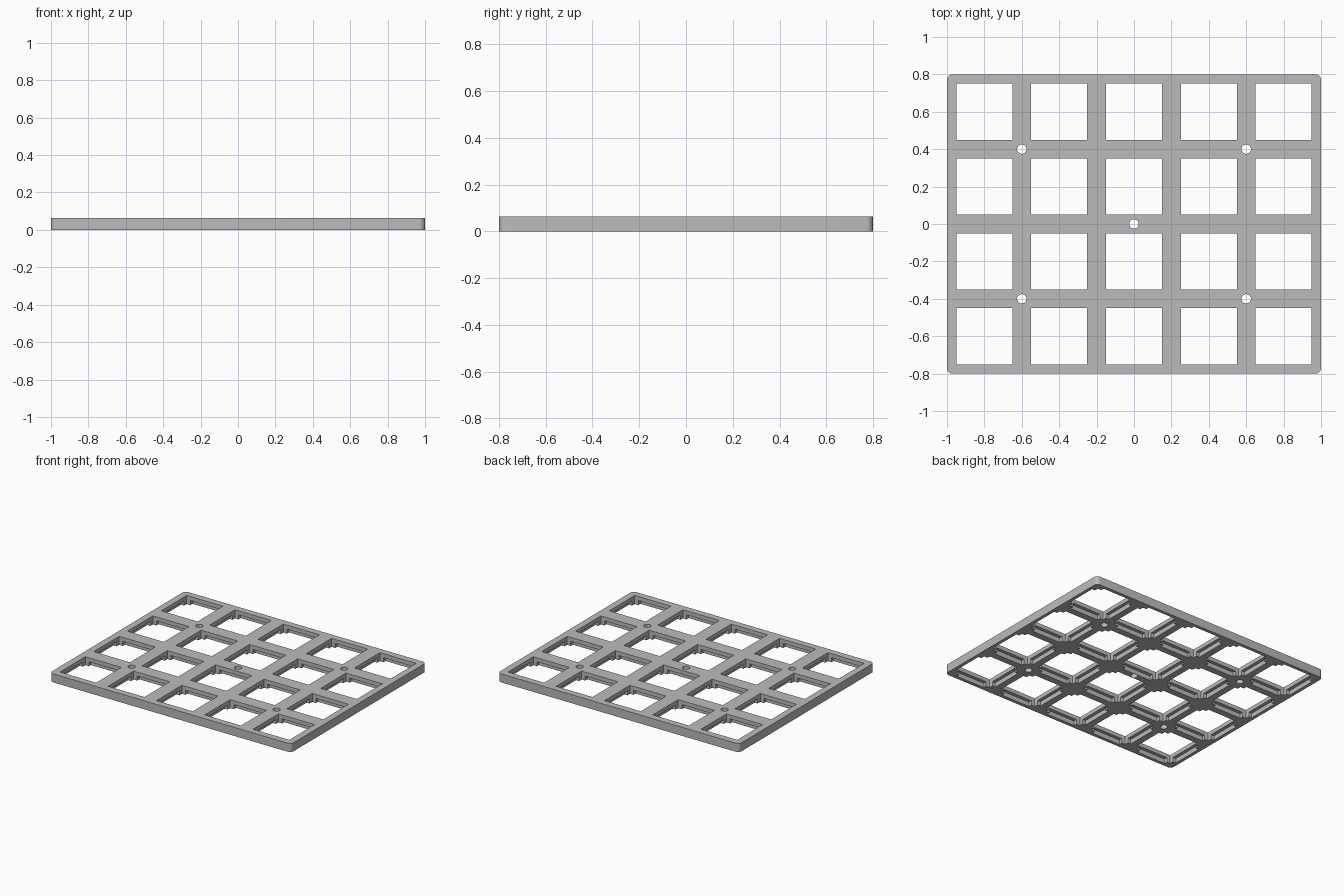
import bpy
import bmesh
from math import radians
from mathutils import Matrix, Vector

cube = bpy.data.objects.get("Cube")
if cube:
    bpy.data.objects.remove(cube, do_unlink=True)

WIDTH, DEPTH, THICK = 2.0, 1.6, 0.064
PITCH, OPENING = 0.4, 0.3
RECESS_SPAN, RECESS_LENGTH, RECESS_HEIGHT = 0.35, 0.24, 0.034
CELLS = [((i - 2) * PITCH, (j - 1.5) * PITCH) for i in range(5) for j in range(4)]
SCREWS = [(0, 0)] + [(x, y) for x in (-0.6, 0.6) for y in (-0.4, 0.4)]

grey = bpy.data.materials.new("plate grey")
grey.use_nodes = True
colour = (0.5, 0.5, 0.5, 1)
grey.diffuse_color = colour
grey.node_tree.nodes["Principled BSDF"].inputs["Base Color"].default_value = colour


def add_box(bm, size, centre):
    matrix = Matrix.Translation(centre) @ Matrix.Diagonal(Vector(size).to_4d())
    return bmesh.ops.create_cube(bm, size=1, matrix=matrix)


def make_object(name, bm):
    mesh = bpy.data.meshes.new(name)
    bm.to_mesh(mesh)
    bm.free()
    mesh.materials.append(grey)
    obj = bpy.data.objects.new(name, mesh)
    bpy.context.collection.objects.link(obj)
    return obj


def box_cutter(name, sx, sy, bottom, top):
    bm = bmesh.new()
    for x, y in CELLS:
        add_box(bm, (sx, sy, top - bottom), (x, y, (top + bottom) / 2))
    return make_object(name, bm)


# Plate slab with rounded upright corners
bm = bmesh.new()
add_box(bm, (WIDTH, DEPTH, THICK), (0, 0, THICK / 2))
upright = [e for e in bm.edges if abs(e.verts[0].co.z - e.verts[1].co.z) > THICK / 2]
bmesh.ops.bevel(bm, geom=upright, offset=0.03, segments=8, profile=0.5, affect='EDGES')
plate = make_object("plate", bm)

# Square openings, and the wider clip recesses cut from below on all four sides
cutters = [
    box_cutter("opening_cutter", OPENING, OPENING, -0.1, 0.2),
    box_cutter("side_recess_cutter", RECESS_SPAN, RECESS_LENGTH, -0.1, RECESS_HEIGHT),
    box_cutter("end_recess_cutter", RECESS_LENGTH, RECESS_SPAN, -0.1, RECESS_HEIGHT),
]

# Round screw holes
bm = bmesh.new()
for x, y in SCREWS:
    bmesh.ops.create_cone(bm, cap_ends=True, segments=32, radius1=0.025, radius2=0.025,
                          depth=0.4, matrix=Matrix.Translation((x, y, 0)))
cutters.append(make_object("screw_hole_cutter", bm))

# Cut the plate, then drop the cutters
bpy.ops.object.select_all(action='DESELECT')
bpy.context.view_layer.objects.active = plate
plate.select_set(True)
for cutter in cutters:
    cutter.hide_render = True
    mod = plate.modifiers.new(cutter.name, 'BOOLEAN')
    mod.operation = 'DIFFERENCE'
    mod.solver = 'EXACT'
    mod.object = cutter
    bpy.ops.object.modifier_apply(modifier=mod.name)
    bpy.data.objects.remove(cutter, do_unlink=True)

bpy.ops.object.shade_smooth_by_angle(angle=radians(30))
